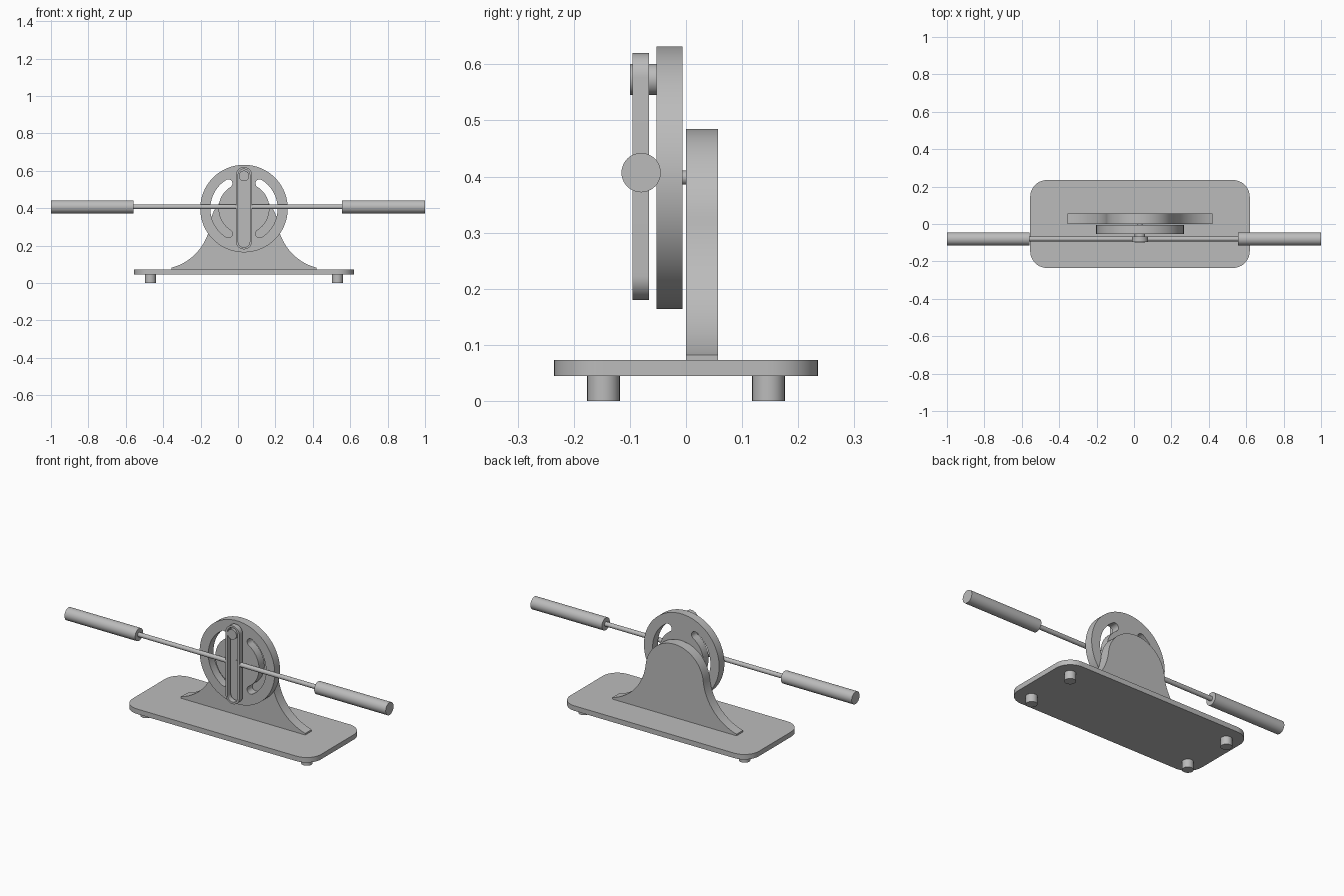
import bpy, bmesh, math
from math import sin, cos, pi, radians
from mathutils import Matrix

cube = bpy.data.objects.get("Cube")
if cube:
    bpy.data.objects.remove(cube, do_unlink=True)

grey = bpy.data.materials.new("plain grey")
grey.use_nodes = True
grey.diffuse_color = (0.5, 0.5, 0.5, 1)
grey.node_tree.nodes["Principled BSDF"].inputs["Base Color"].default_value = (0.5, 0.5, 0.5, 1)

CX, HUB, ROD_Z, LEVER_Y = 0.032, 0.398, 0.407, -0.08


def activate(ob):
    bpy.ops.object.select_all(action='DESELECT')
    ob.select_set(True)
    bpy.context.view_layer.objects.active = ob


def prism(name, outline, lo, hi, axis='y'):
    """Extrude a flat outline from lo to hi along an axis."""
    place = {'y': lambda a, b, d: (a, d, b),
             'z': lambda a, b, d: (a, b, d),
             'x': lambda a, b, d: (d, a, b)}[axis]
    bm = bmesh.new()
    face = bm.faces.new([bm.verts.new(place(a, b, lo)) for a, b in outline])
    grown = bmesh.ops.extrude_face_region(bm, geom=[face])["geom"]
    step = place(0, 0, hi - lo)
    bmesh.ops.translate(bm, vec=step, verts=[v for v in grown if isinstance(v, bmesh.types.BMVert)])
    bmesh.ops.recalc_face_normals(bm, faces=bm.faces)
    mesh = bpy.data.meshes.new(name)
    bm.to_mesh(mesh)
    bm.free()
    mesh.materials.append(grey)
    ob = bpy.data.objects.new(name, mesh)
    bpy.context.collection.objects.link(ob)
    smooth(ob)
    return ob


def smooth(ob):
    activate(ob)
    bpy.ops.object.shade_smooth_by_angle(angle=radians(30))


def arc(a, b, r, start, end, n=24):
    steps = [radians(start + (end - start) * i / n) for i in range(n + 1)]
    return [(a + r * cos(t), b + r * sin(t)) for t in steps]


def circle(a, b, r, n=64):
    return arc(a, b, r, 0, 360, n)[:-1]


def stadium(a, b, half_length, r):
    c = half_length - r
    return arc(a, b + c, r, 0, 180) + arc(a, b - c, r, 180, 360)


def cut(ob, cutter):
    cutter.hide_render = True
    activate(ob)
    mod = ob.modifiers.new("cut", 'BOOLEAN')
    mod.operation, mod.solver, mod.object = 'DIFFERENCE', 'EXACT', cutter
    bpy.ops.object.modifier_apply(modifier=mod.name)
    bpy.data.objects.remove(cutter, do_unlink=True)
    smooth(ob)


# Base plate with rounded corners, on four round feet
hx, hy, r = 0.587, 0.235, 0.09
corners = [(1, 1, 0), (-1, 1, 90), (-1, -1, 180), (1, -1, 270)]
plate = []
for sx, sy, a in corners:
    plate += arc(CX + sx * (hx - r), sy * (hy - r), r, a, a + 90, 12)
    prism("foot", circle(CX + sx * 0.5, sy * 0.147, 0.029, 32), 0, 0.046, 'z')
prism("base_plate", plate, 0.045, 0.073, 'z')

# Bell-shaped upright: convex cap flowing into two concave flares
cap_r, cap_z, fl_x, fl_z = 0.18, 0.305, 0.46, 0.355
fl_r = math.hypot(fl_x, fl_z - cap_z) - cap_r
join = math.degrees(math.atan2(fl_z - cap_z, fl_x))
half = arc(0, cap_z, cap_r, 90, join, 20) + arc(fl_x, fl_z, fl_r, 180 + join, 255, 24)[1:]
half.append((half[-1][0], 0.072))
bell = [(CX + x, z) for x, z in half] + [(CX - x, z) for x, z in reversed(half[1:])]
prism("upright", bell, 0, 0.057)

# Crank disc with two curved slots
disc = prism("crank_disc", circle(CX, HUB, 0.234, 96), -0.053, -0.006)
slot_r, slot_w, sweep = 0.158, 0.022, 58
for mid in (0, 180):
    lo, hi = mid - sweep, mid + sweep
    end = [(CX + slot_r * cos(radians(t)), HUB + slot_r * sin(radians(t))) for t in (lo, hi)]
    outline = (arc(CX, HUB, slot_r + slot_w, lo, hi, 32)
               + arc(*end[1], slot_w, hi, hi + 180, 12)[1:]
               + arc(CX, HUB, slot_r - slot_w, hi, lo, 32)[1:]
               + arc(*end[0], slot_w, lo + 180, lo + 360, 12)[1:-1])
    cut(disc, prism("slot_cutter", outline, -0.1, 0.05))

# Axle and crank pin
prism("axle", circle(CX, HUB, 0.0125, 32), -0.056, 0.01)
prism("crank_pin", circle(CX, 0.573, 0.028, 48), -0.1, -0.05)

# Slotted lever driven by the pin
lever = prism("slotted_lever", stadium(CX, 0.4, 0.22, 0.043), -0.095, -0.066)
cut(lever, prism("lever_cutter", stadium(CX, 0.4, 0.209, 0.031), -0.15, 0))

# Side rods and their round handles
for side, inner, outer in ((-1, -0.56, -1.0), (1, 0.555, 1.0)):
    prism("side_rod", circle(LEVER_Y, ROD_Z, 0.0125, 32), CX + side * 0.037, inner + side * 0.02, 'x')
    prism("handle", circle(LEVER_Y, ROD_Z, 0.035, 48), inner, outer, 'x')
